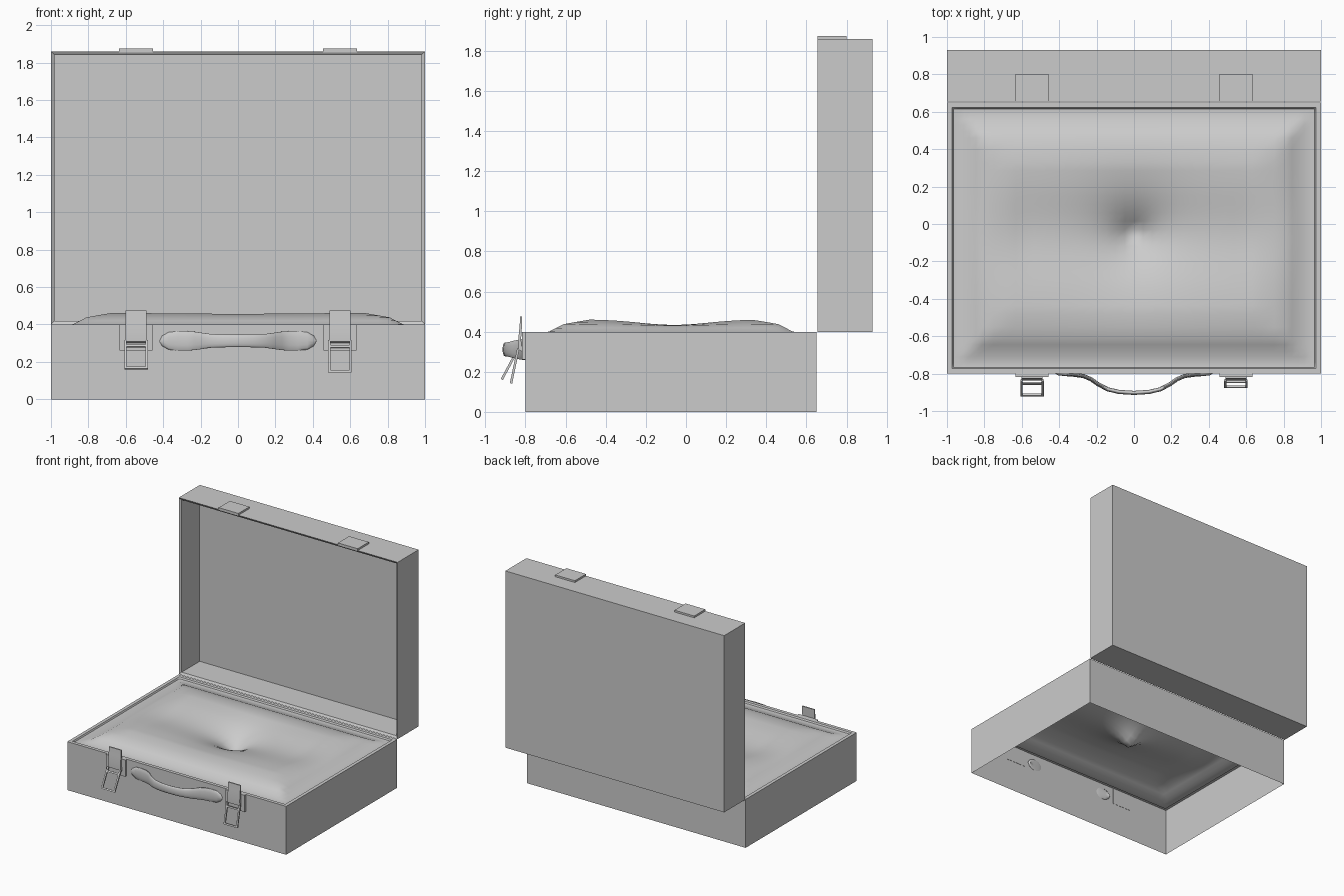
import bpy, bmesh, math
from mathutils import Vector

if "Cube" in bpy.data.objects:
    bpy.data.objects.remove(bpy.data.objects["Cube"])


def finish(name, bm, smooth=None, normals=True):
    if normals:
        bmesh.ops.recalc_face_normals(bm, faces=bm.faces)
    me = bpy.data.meshes.new(name)
    bm.to_mesh(me)
    bm.free()
    ob = bpy.data.objects.new(name, me)
    bpy.context.collection.objects.link(ob)
    if smooth:
        bpy.ops.object.select_all(action='DESELECT')
        ob.select_set(True)
        bpy.context.view_layer.objects.active = ob
        bpy.ops.object.shade_smooth_by_angle(angle=math.radians(smooth))
    return ob


def add_box(bm, x, y, z):
    vs = bmesh.ops.create_cube(bm, size=1)['verts']
    for v in vs:
        v.co = Vector((x[int(v.co.x > 0)], y[int(v.co.y > 0)], z[int(v.co.z > 0)]))
    return vs


def loft(bm, rings):
    rows = [[bm.verts.new(p) for p in r] for r in rings]
    n = len(rows[0])
    for a, b in zip(rows, rows[1:]):
        for i in range(n):
            bm.faces.new((a[i], a[(i + 1) % n], b[(i + 1) % n], b[i]))
    return rows


def lerp_table(t, table):
    for (a, va), (b, vb) in zip(table, table[1:]):
        if t <= b:
            return va + (vb - va) * (t - a) / (b - a)
    return table[-1][1]


# Base walls: single sheet, open underneath
Y0, Y1, RIM = -0.80, 0.65, 0.40
bm = bmesh.new()
add_box(bm, (-1, 1), (Y0, Y1), (0, RIM))
bm.normal_update()
bmesh.ops.delete(bm, geom=[f for f in bm.faces if abs(f.normal.z) > 0.5], context='FACES_ONLY')
finish("base_walls", bm)

# Padded lining with a flat rim, a shallow groove and a tufted centre
EDGE = [(0, 0.40), (0.028, 0.40), (0.034, 0.388), (0.06, 0.386), (0.12, 0.402),
        (0.19, 0.438), (0.32, 0.462), (0.45, 0.464), (1, 0.46)]
STEPS = [0, 0.028, 0.034, 0.06, 0.09, 0.12, 0.155, 0.19, 0.25, 0.32]


def spread(a, b, n):
    mid = [a + 0.32 + (b - a - 0.64) * i / n for i in range(1, n)]
    return [a + s for s in STEPS] + mid + [b - s for s in reversed(STEPS)]


def pad_height(x, y):
    d = min(1 - abs(x), y - Y0, Y1 - y)
    h = lerp_table(d, EDGE)
    inner = min(1, max(0, (d - 0.15) / 0.25))
    r = math.hypot(x, y + 0.05)
    h -= inner * 0.04 * math.exp(-((y + 0.06) / 0.24) ** 2)
    return h - inner * 0.17 * math.exp(-r / 0.13)


bm = bmesh.new()
xs, ys = spread(-1, 1, 28), spread(Y0, Y1, 18)
grid = [[bm.verts.new((x, y, pad_height(x, y))) for x in xs] for y in ys]
for a, b in zip(grid, grid[1:]):
    for i in range(len(xs) - 1):
        bm.faces.new((a[i], a[i + 1], b[i + 1], b[i]))
finish("padded_lining", bm, 40, normals=False)

# Open lid: upright tray, hollow towards the front
bm = bmesh.new()
add_box(bm, (-1, 1), (0.655, 0.93), (0.40, 1.86))
bm.normal_update()
front = [f for f in bm.faces if f.normal.y < -0.5]
bmesh.ops.inset_region(bm, faces=front, thickness=0.026)
bmesh.ops.translate(bm, verts=front[0].verts, vec=(0, 0.012, 0))
new = bmesh.ops.extrude_discrete_faces(bm, faces=front)['faces']
bmesh.ops.translate(bm, verts=new[0].verts, vec=(0, 0.235, 0))
finish("lid", bm)

# Carry handle: flat strap lofted along a bowed path
PATH = [(0, -0.903), (0.08, -0.898), (0.14, -0.884), (0.19, -0.858), (0.23, -0.83),
        (0.27, -0.813), (0.32, -0.806), (0.37, -0.802), (0.405, -0.798), (0.415, -0.79)]
HALF = [0.034, 0.035, 0.037, 0.044, 0.05, 0.053, 0.053, 0.048, 0.028, 0.006]
line = [(-x, y, h) for (x, y), h in zip(PATH[:0:-1], HALF[:0:-1])]
line += [(x, y, h) for (x, y), h in zip(PATH, HALF)]
rings = []
for i, (x, y, h) in enumerate(line):
    p, q = line[max(i - 1, 0)], line[min(i + 1, len(line) - 1)]
    t = Vector((q[0] - p[0], q[1] - p[1], 0)).normalized()
    side = Vector((-t.y, t.x, 0))
    rings.append([Vector((x, y, 0.312)) + side * 0.011 * math.cos(k * math.tau / 14)
                  + Vector((0, 0, h * math.sin(k * math.tau / 14))) for k in range(14)])
bm = bmesh.new()
rows = loft(bm, rings)
bm.faces.new(rows[0])
bm.faces.new(rows[-1])
finish("carry_handle", bm, 60)

# Clasps: plate, upright tongue and hanging wire loop; keeper on the lid
TONGUE = [(-0.815, 0.30), (-0.835, 0.31), (-0.836, 0.36), (-0.830, 0.42), (-0.826, 0.475),
          (-0.816, 0.475), (-0.818, 0.42), (-0.822, 0.36)]
for side, label, foot in ((-1, "left", (-0.918, 0.162)), (1, "right", (-0.872, 0.143))):
    cx = side * 0.545
    bm = bmesh.new()
    add_box(bm, (cx - 0.088, cx + 0.088), (-0.818, -0.798), (0.262, 0.40))
    finish(label + "_clasp_plate", bm)

    bm = bmesh.new()
    ends = loft(bm, [[(cx + s * 0.056, y, z) for y, z in TONGUE] for s in (-1, 1)])
    for e in ends:
        bm.faces.new(e)
    finish(label + "_clasp_tongue", bm, 30)

    # Loop built hanging straight down, then swung outwards at its hinge
    hinge = Vector((cx, -0.836, 0.315))
    dy, dz = foot[0] - hinge.y, foot[1] - hinge.z
    length, angle = math.hypot(dy, dz), math.atan2(dy, -dz)
    bm = bmesh.new()
    for s in (-1, 1):
        add_box(bm, sorted((s * 0.05, s * 0.063)), (-0.006, 0.006), (-length, 0))
    for z in (-length, -0.04):
        add_box(bm, (-0.05, 0.05), (-0.006, 0.006), (z, z + 0.013))
    c, sn = math.cos(angle), math.sin(angle)
    for v in bm.verts:
        x, y, z = v.co
        v.co = hinge + Vector((x, y * c - z * sn, y * sn + z * c))
        v.co.y += 0
    if bm.verts and min(v.co.y for v in bm.verts) > hinge.y - 0.02:
        for v in bm.verts:
            v.co.y = 2 * hinge.y - v.co.y
    finish(label + "_clasp_loop", bm)

    bm = bmesh.new()
    add_box(bm, (cx - 0.09, cx + 0.09), (0.655, 0.80), (1.855, 1.875))
    finish(label + "_lid_keeper", bm)
